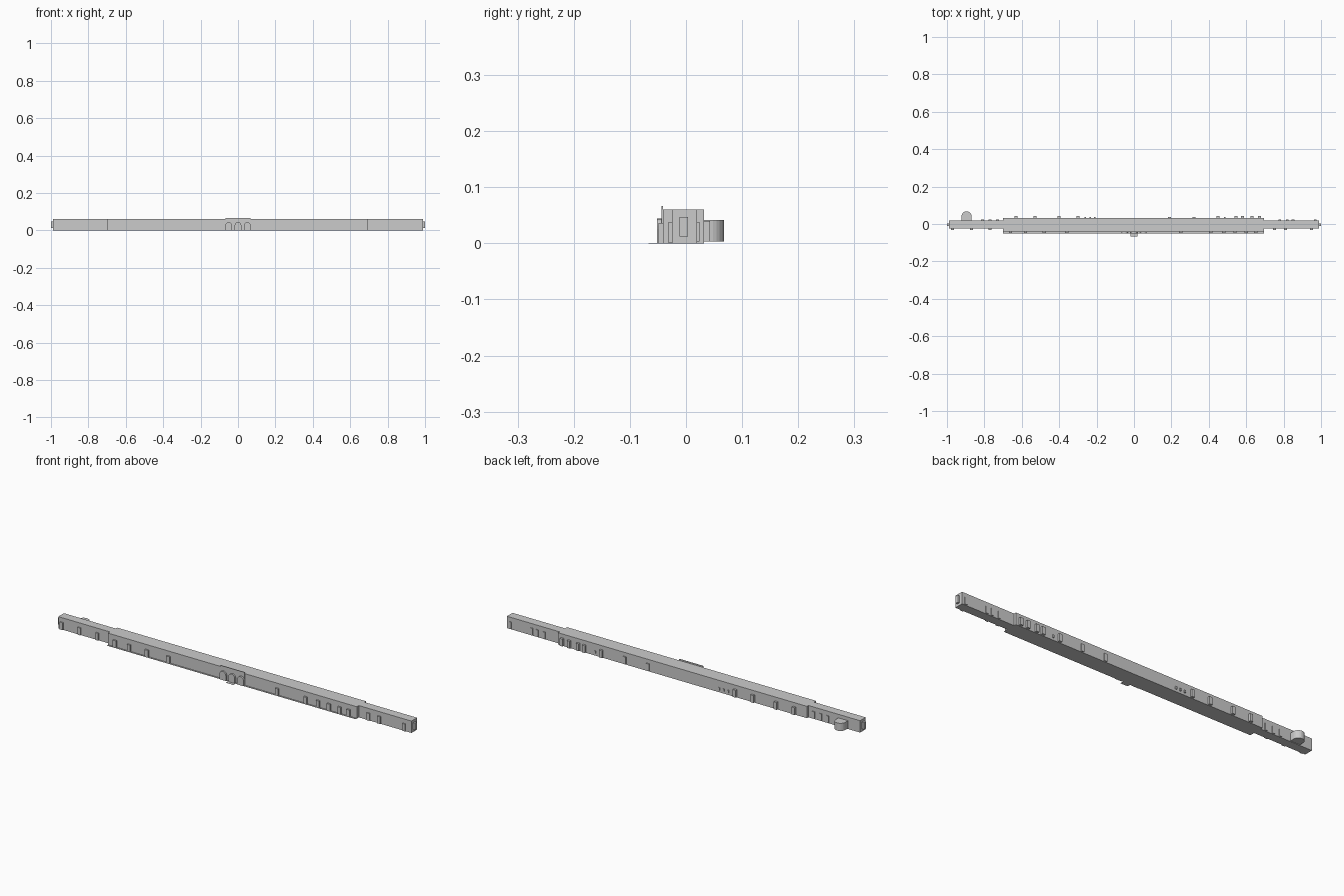
import bpy, bmesh, math


def prism(name, points, axis, lo, hi):
    """Extrude a flat outline along axis 'y' (x,z outline) or 'z' (x,y outline)."""
    bm = bmesh.new()
    put = (lambda p, t: (p[0], t, p[1])) if axis == 'y' else (lambda p, t: (p[0], p[1], t))
    face = bm.faces.new([bm.verts.new(put(p, lo)) for p in points])
    ext = bmesh.ops.extrude_face_region(bm, geom=[face])
    vec = (0, hi - lo, 0) if axis == 'y' else (0, 0, hi - lo)
    bmesh.ops.translate(bm, vec=vec, verts=[v for v in ext['geom'] if isinstance(v, bmesh.types.BMVert)])
    bmesh.ops.recalc_face_normals(bm, faces=bm.faces)
    me = bpy.data.meshes.new(name)
    bm.to_mesh(me)
    bm.free()
    ob = bpy.data.objects.new(name, me)
    bpy.context.collection.objects.link(ob)
    return ob


def box(name, x0, x1, y0, y1, z0, z1):
    return prism(name, [(x0, y0), (x1, y0), (x1, y1), (x0, y1)], 'z', z0, z1)


def arch(cx, half, spring, z0, n=10):
    arc = [(cx + half * math.cos(math.pi * i / n), spring + half * math.sin(math.pi * i / n))
           for i in range(n + 1)]
    return [(cx - half, z0), (cx + half, z0)] + arc


# long hall: narrow full-length body with a wider middle stretch
wings = [(-0.99, -0.025), (-0.70, -0.025), (-0.70, -0.041), (0.695, -0.041), (0.695, -0.025),
         (0.99, -0.025), (0.99, 0.020), (0.695, 0.020), (0.695, 0.032), (-0.70, 0.032),
         (-0.70, 0.020), (-0.99, 0.020)]
prism("main_hall", wings, 'z', 0, 0.06)

# pavement along the front and the entrance step
box("front_pavement", -0.70, 0.695, -0.050, -0.041, 0, 0.001)
box("entrance_step", -0.02, 0.02, -0.067, -0.041, 0, 0.001)

# raised entrance facade with three arches
box("entrance_facade", -0.068, 0.068, -0.0435, -0.041, 0, 0.067)
for cx in (-0.05, 0, 0.05):
    prism("entrance_arch", arch(cx, 0.018, 0.026, 0), 'y', -0.052, -0.0435)

# end doors
for s in (-1, 1):
    box("end_door", min(s * 0.99, s), max(s * 0.99, s), -0.012, 0.004, 0.012, 0.047)

# front porches, middle stretch
for x in (-0.66, -0.58, -0.48, -0.36, 0.25, 0.41, 0.48, 0.54, 0.60, 0.65):
    box("front_porch", x - 0.009, x + 0.009, -0.049, -0.041, 0.001, 0.036)
# front porches, narrow wings
for x in (-0.97, -0.87, -0.77, 0.75, 0.81, 0.95):
    box("wing_porch", x - 0.008, x + 0.008, -0.031, -0.025, 0.001, 0.038)

# rear porches, middle stretch
for x in (-0.63, -0.53, -0.40, -0.30, 0.45, 0.545, 0.58, 0.63, 0.67):
    box("rear_porch", x - 0.008, x + 0.008, 0.032, 0.043, 0.003, 0.040)
# shallow rear doors and small vents
for x in (0.19, 0.32):
    box("rear_door", x - 0.008, x + 0.008, 0.032, 0.037, 0.003, 0.040)
for x in (-0.26, -0.235, -0.21, 0.485):
    box("rear_vent", x - 0.004, x + 0.004, 0.032, 0.037, 0.012, 0.025)
for x in (-0.81, -0.77, -0.73, 0.78, 0.82, 0.85, 0.97):
    box("wing_rear_door", x - 0.007, x + 0.007, 0.020, 0.024, 0.003, 0.038)

# rounded rear annex
prism("rounded_annex", arch(-0.895, 0.027, 0.041, 0.020, 12), 'z', 0.003, 0.042)
